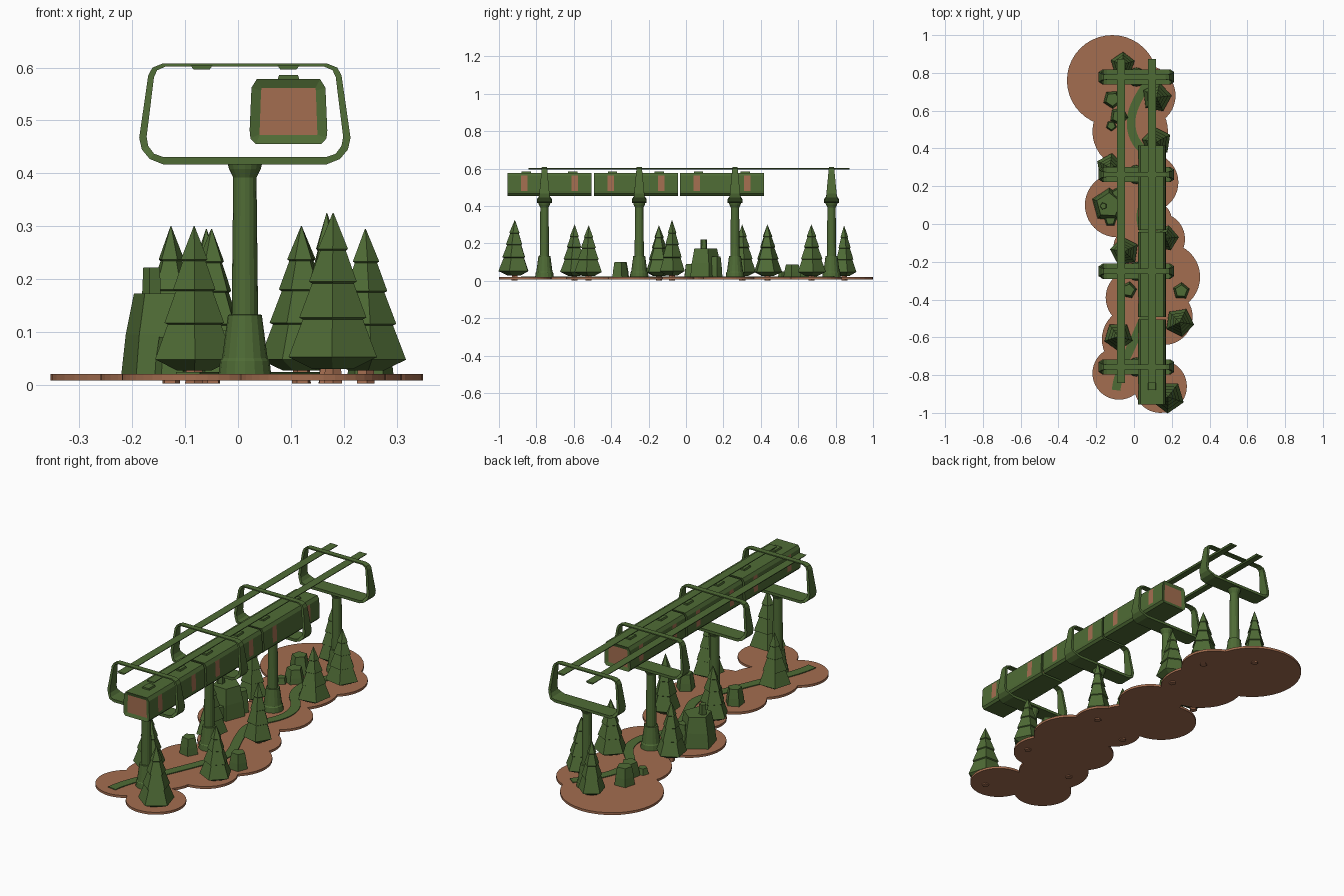
import bpy, bmesh, math, random
from mathutils import Vector

random.seed(4)
if "Cube" in bpy.data.objects:
    bpy.data.objects.remove(bpy.data.objects["Cube"])


def material(name, rgb):
    m = bpy.data.materials.new(name)
    m.use_nodes = True
    m.diffuse_color = (*rgb, 1)
    m.node_tree.nodes["Principled BSDF"].inputs["Base Color"].default_value = (*rgb, 1)
    return m


GREEN = material("leaf green", (0.078, 0.148, 0.036))
BROWN = material("earth brown", (0.37, 0.155, 0.08))


def finish(name, bm, *mats):
    bmesh.ops.recalc_face_normals(bm, faces=bm.faces)
    mesh = bpy.data.meshes.new(name)
    bm.to_mesh(mesh)
    bm.free()
    for m in mats:
        mesh.materials.append(m)
    obj = bpy.data.objects.new(name, mesh)
    bpy.context.collection.objects.link(obj)
    return obj


def loft(bm, rings, closed=False):
    """Skin a list of equal-length point rings; cap the ends unless closed."""
    vs = [[bm.verts.new(p) for p in ring] for ring in rings]
    pairs = list(zip(vs, vs[1:])) + ([(vs[-1], vs[0])] if closed else [])
    for a, b in pairs:
        for i in range(len(a)):
            j = (i + 1) % len(a)
            bm.faces.new((a[i], a[j], b[j], b[i]))
    return [] if closed else [bm.faces.new(vs[0]), bm.faces.new(vs[-1])]


def circle(x, y, z, r, n, turn=0.0):
    return [(x + r * math.cos(turn + math.tau * i / n),
             y + r * math.sin(turn + math.tau * i / n), z) for i in range(n)]


def turned(name, x, y, profile, sides, mat, turn=0.0):
    """Solid of revolution from (radius, height) pairs."""
    bm = bmesh.new()
    loft(bm, [circle(x, y, z, r, sides, turn) for r, z in profile])
    return finish(name, bm, mat)


def box(name, x, y, z, sx, sy, sz, mat, flare=1.0):
    """Box by centre and full size; flare scales the top width."""
    bm = bmesh.new()
    loft(bm, [[(x + i * sx / 2 * f, y + j * sy / 2, z + k * sz / 2)
               for i, j in ((-1, -1), (1, -1), (1, 1), (-1, 1))]
              for k, f in ((-1, 1), (1, flare))])
    return finish(name, bm, mat)


# Ground: overlapping flat discs
for x, y, r in ((-.115, .76, .24), (.06, .68, .16), (-.02, .49, .2), (.08, .22, .155),
                (-.09, .1, .17), (.1, .02, .1), (.02, -.13, .13), (.13, -.08, .14),
                (.17, -.28, .18), (0, -.39, .15), (.16, -.49, .15), (0, -.61, .17),
                (-.08, -.79, .14), (.14, -.86, .14)):
    turned("ground_disc", x, y, ((r, .008), (r, .02)), 40, BROWN)

# Winding footpath ribbon
curve = bpy.data.curves.new("footpath", "CURVE")
curve.dimensions = "2D"
spline = curve.splines.new("NURBS")
way = ((-.095, -.88), (-.085, -.8), (0, -.62), (.12, -.34), (.14, -.25), (.07, -.1), (.02, .06),
       (.11, .2), (.1, .34), (-.02, .46), (-.01, .64), (.1, .78))
spline.points.add(len(way) - 1)
for p, (x, y) in zip(spline.points, way):
    p.co = (x, y, 0, 1)
spline.use_endpoint_u = True
spline.order_u = 3
curve.extrude = 0.002
curve.offset = 0
bm = bmesh.new()
tmp = bpy.data.objects.new("footpath_guide", curve)
bpy.context.collection.objects.link(tmp)
bpy.context.view_layer.update()
guide = [v.co.copy() for v in tmp.to_mesh().vertices if v.co.z > 0]
tmp.to_mesh_clear()
bpy.data.objects.remove(tmp)
line = []
for p in guide:
    if not line or (p - line[-1]).length > 0.005:
        line.append(p)
rings = []
for i, p in enumerate(line):
    d = line[min(i + 1, len(line) - 1)] - line[max(i - 1, 0)]
    side = Vector((-d.y, d.x, 0)).normalized() * 0.023
    rings.append([(q.x, q.y, z) for q, z in
                  ((p - side, .018), (p + side, .018), (p + side, .024), (p - side, .024))])
loft(bm, rings)
finish("footpath", bm, GREEN)

# Pylons: turned column carrying a rounded, tapering hoop
CX = 0.013
COLUMN = ((.05, .018), (.047, .045), (.043, .05), (.033, .125), (.032, .132), (.025, .133),
          (.022, .392), (.03, .408), (.033, .42))
OUTER = ((.155, .417), (.18, .427), (.195, .445), (.2, .467), (.183, .585), (.175, .6), (.155, .608))
INNER = ((.155, .431), (.172, .437), (.183, .452), (.186, .469), (.172, .582), (.166, .595), (.15, .602))


def mirrored(half):
    return list(half) + [(-x, z) for x, z in reversed(half)]


def depth(z):
    return 0.04 if z < 0.435 else 0.03 - 0.016 * (z - 0.435) / 0.173


for y in (-.757, -.25, .262, .778):
    turned("pylon_column", CX, y, COLUMN, 16, GREEN)
    bm = bmesh.new()
    rings = []
    for (ox, oz), (ix, iz) in zip(mirrored(OUTER), mirrored(INNER)):
        d = depth(oz)
        rings.append([(CX + ox, y - d, oz), (CX + ox, y + d, oz),
                      (CX + ix, y + d, iz), (CX + ix, y - d, iz)])
    loft(bm, rings, closed=True)
    finish("pylon_hoop", bm, GREEN)

# Overhead rails
RAIL_X = 0.0955
for x in (-.069, RAIL_X):
    box("rail", x, .016, .600, .03, 1.714, .008, GREEN, 1.4)

# Hanging train cars: lofted section with door bands and inset end windows
SECTION = ((.062, .455), (.072, .466), (.0735, .481), (.070, .562), (.060, .578))
DOOR, HALF_DOOR = .135, .017
for y in (-.73, -.268, .192):
    bm = bmesh.new()
    stations = (-.2245, -DOOR - HALF_DOOR, -DOOR + HALF_DOOR,
                DOOR - HALF_DOOR, DOOR + HALF_DOOR, .2245)
    ends = loft(bm, [[(RAIL_X + px, y + s, pz) for px, pz in mirrored(SECTION)] for s in stations])
    for f in bm.faces:
        c = f.calc_center_median()
        if (abs(abs(c.y - y) - DOOR) < .005 and abs(c.x - RAIL_X) > .06 and .48 < c.z < .56):
            f.material_index = 1
    bmesh.ops.recalc_face_normals(bm, faces=bm.faces)
    bmesh.ops.inset_individual(bm, faces=ends, thickness=.019, depth=-.006)
    for f in ends:
        f.material_index = 1
    finish("train_car", bm, GREEN, BROWN)
    for s in (-1, 1):
        box("roof_hanger", RAIL_X, y + s * .125, .581, .042, .05, .01, GREEN, .85)

# Conifers: stacked flaring tiers on short trunks
TIERS = ((.45, .09), (1, .16), (.68, .38), (.76, .39), (.47, .59), (.54, .6),
         (.29, .78), (.34, .79), (.01, 1))
for x, y, r, top in ((-.06, .845, .066, .295), (.12, .67, .08, .3), (.12, .435, .08, .3),
                     (-.127, .3, .075, .3), (.168, -.075, .07, .325), (-.05, -.145, .078, .295),
                     (.241, -.52, .078, .295), (-.083, -.595, .078, .3), (.18, -.915, .088, .325)):
    turn = random.uniform(0, 1.2)
    turned("tree_trunk", x, y, ((.018, .002), (.014, .06)), 5, BROWN, turn)
    turned("tree_crown", x, y, [(r * a, top * b) for a, b in TIERS], 5, GREEN, turn)

# Rocks: five-sided tapering blocks
for x, y, r, top in ((-.135, .1, .092, .172), (-.162, .095, .024, .222), (-.125, .02, .035, .09),
                     (-.09, .16, .035, .13), (-.03, -.35, .046, .102), (.25, -.355, .046, .1),
                     (-.08, .57, .05, .088), (-.115, .66, .05, .11), (-.12, .52, .03, .05)):
    turned("rock", x, y, ((r, .018), (r * .9, top * .55), (r * .72, top)), 5, GREEN,
           random.uniform(0, 1.2))
